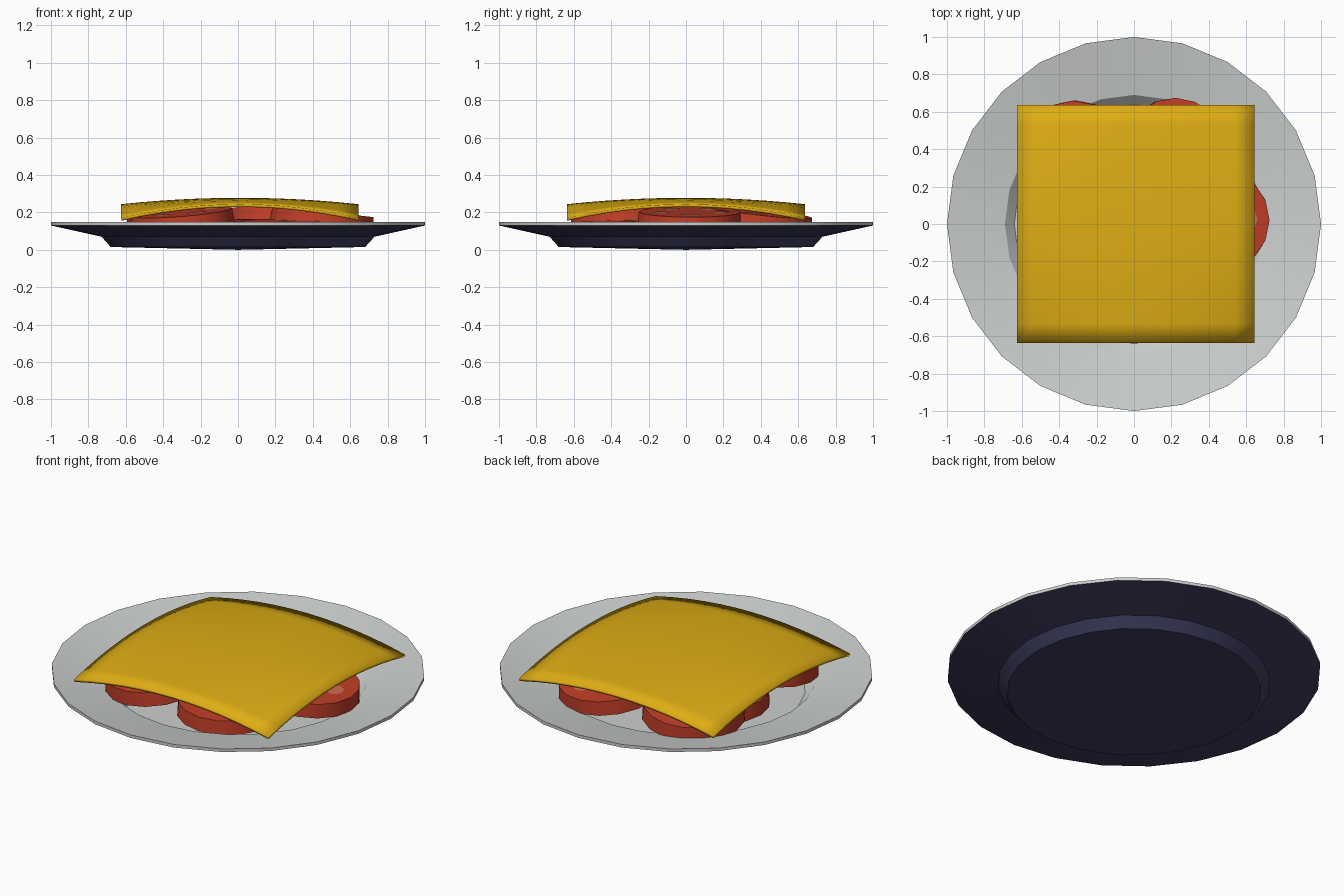
import bpy, bmesh, math
from mathutils import Matrix, Vector

if "Cube" in bpy.data.objects:
    bpy.data.objects.remove(bpy.data.objects["Cube"])


def material(name, rgb):
    m = bpy.data.materials.new(name)
    m.diffuse_color = (*rgb, 1)
    m.use_nodes = True
    m.node_tree.nodes["Principled BSDF"].inputs["Base Color"].default_value = m.diffuse_color
    return m


GLAZE = material("pale_grey_glaze", (0.60, 0.63, 0.615))
NAVY = material("navy_underside", (0.048, 0.046, 0.115))
RED = material("tomato_red", (0.53, 0.047, 0.02))
PULP = material("tomato_pulp", (0.60, 0.15, 0.09))
CHEESE = material("cheese_yellow", (0.73, 0.42, 0.007))


def finish(bm, name, mats, smooth=None):
    me = bpy.data.meshes.new(name)
    bm.to_mesh(me)
    bm.free()
    ob = bpy.data.objects.new(name, me)
    bpy.context.collection.objects.link(ob)
    for m in mats:
        me.materials.append(m)
    if smooth:
        bpy.ops.object.select_all(action='DESELECT')
        bpy.context.view_layer.objects.active = ob
        ob.select_set(True)
        bpy.ops.object.shade_smooth_by_angle(angle=math.radians(smooth))
    return ob


# Plate: revolved profile, pale on top and lip, navy underneath
bm = bmesh.new()
profile = [(0, .04), (.64, .04), (.69, .09), (1, .148), (1, .13),
           (.73, .07), (.68, .015), (0, 0)]
vs = [bm.verts.new((r, 0, z)) for r, z in profile]
es = [bm.edges.new(p) for p in zip(vs, vs[1:])]
bmesh.ops.spin(bm, geom=vs + es, cent=(0, 0, 0), axis=(0, 0, 1),
               angle=math.tau, steps=24, use_duplicate=False)
bmesh.ops.remove_doubles(bm, verts=bm.verts, dist=1e-4)
bmesh.ops.recalc_face_normals(bm, faces=bm.faces)
bm.normal_update()
for f in bm.faces:
    f.material_index = 1 if f.normal.z < -0.1 else 0
finish(bm, "plate", [GLAZE, NAVY], 20)


# Tomato slices: discs leaning with the outer edge down, pulp pockets on top
def tomato_slice(name, x, y, z, tilt, r=0.28, t=0.08):
    phi = math.atan2(y, x)
    axis = Vector((-math.sin(phi), math.cos(phi), 0))
    place = Matrix.Translation((x, y, z)) @ Matrix.Rotation(math.radians(tilt), 4, axis)
    bm = bmesh.new()
    bmesh.ops.create_cone(bm, cap_ends=True, segments=16, radius1=r, radius2=r * .97, depth=t)
    for k in range(5):
        spot = (Matrix.Rotation(k * math.tau / 5 + phi, 4, 'Z')
                @ Matrix.Translation((r * .58, 0, t / 2 + .002))
                @ Matrix.Diagonal((.045, .055, 1, 1)))
        new = bmesh.ops.create_circle(bm, cap_ends=True, segments=8, radius=1, matrix=spot)
        for f in {f for v in new["verts"] for f in v.link_faces}:
            f.material_index = 1
            if f.normal.z < 0:
                f.normal_flip()
    bm.transform(place)
    finish(bm, name, [RED, PULP], 30)


for name, x, y, z, tilt in [
        ("tomato_slice_right", .45, .02, .163, 6),
        ("tomato_slice_back_right", .22, .40, .160, 7),
        ("tomato_slice_back_left", -.32, .385, .155, 6),
        ("tomato_slice_front_left", -.30, -.34, .163, 7),
        ("tomato_slice_front_right", .17, -.33, .115, 2),
        ("tomato_slice_middle", -.28, .10, .115, 1)]:
    tomato_slice(name, x, y, z, tilt)

# Cheese: square sheet drooping towards its corners
bm = bmesh.new()
bmesh.ops.create_grid(bm, x_segments=12, y_segments=12, size=1)
for v in bm.verts:
    u, w = v.co.x, v.co.y
    v.co = (.01 + .635 * u, .6375 * w,
            .278 - .034 * (u * u + w * w) - .04 * u * u * w * w)
cheese = finish(bm, "cheese_slice", [CHEESE], 40)
solid = cheese.modifiers.new("thickness", 'SOLIDIFY')
solid.thickness = .015
solid.offset = -1
